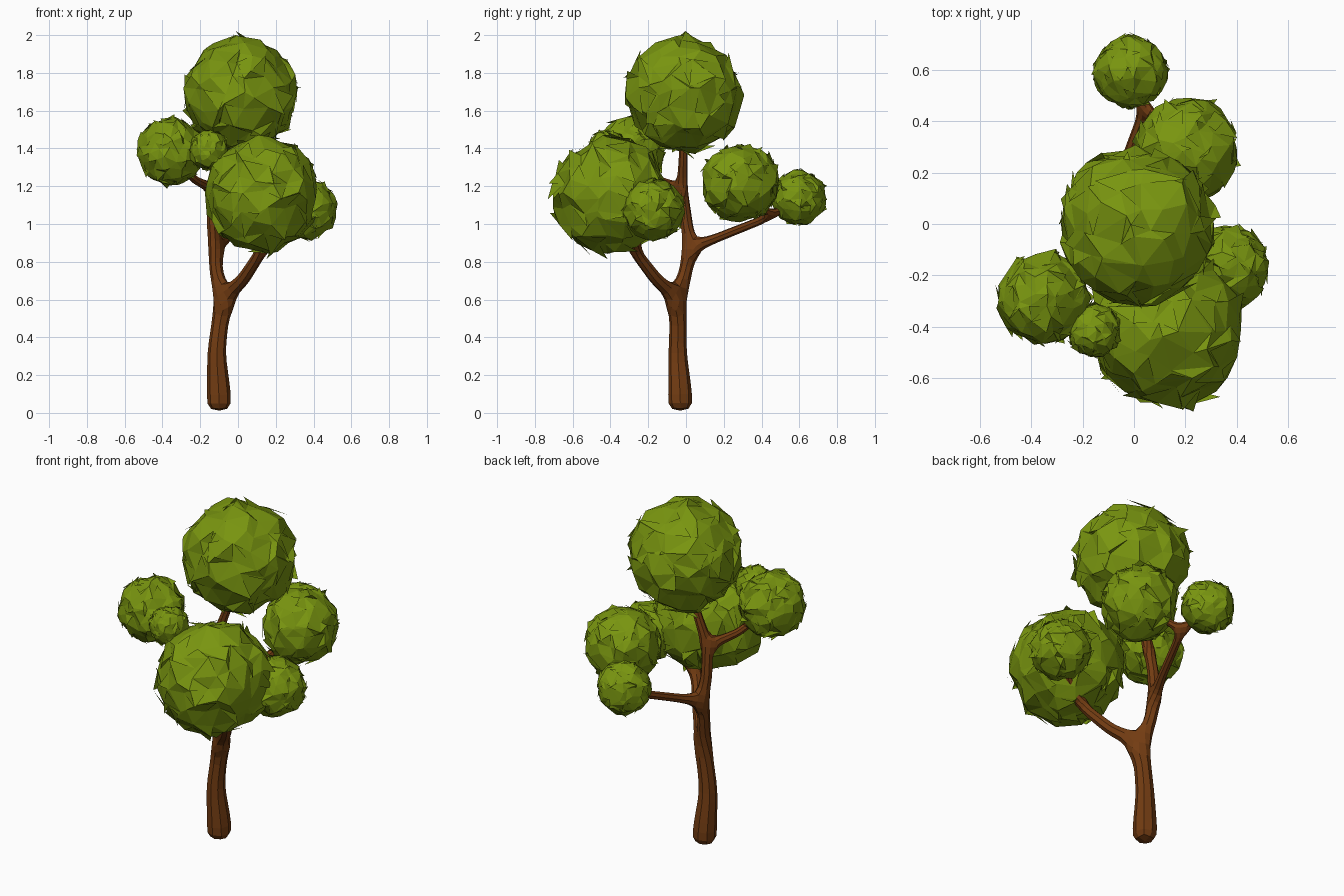
import bpy, bmesh, random
from mathutils import Vector

if "Cube" in bpy.data.objects:
    bpy.data.objects.remove(bpy.data.objects["Cube"])

random.seed(7)


def material(name, rgb):
    m = bpy.data.materials.new(name)
    m.diffuse_color = (*rgb, 1)
    m.use_nodes = True
    m.node_tree.nodes["Principled BSDF"].inputs["Base Color"].default_value = m.diffuse_color
    return m


bark = material("bark brown", (0.17, 0.045, 0.006))
leaf = material("leaf green", (0.19, 0.30, 0.005))

# Trunk and branches: one skeleton, (x, y, z, radius) per joint
points, edges = [], []


def limb(path, start=None):
    last = start
    for x, y, z, r in path:
        points.append((x, y, z, r))
        if last is not None:
            edges.append((last, len(points) - 1))
        last = len(points) - 1
    return last


fork = limb([(-0.10, -0.03, 0.005, 0.07), (-0.10, -0.03, 0.09, 0.07),
             (-0.115, -0.045, 0.32, 0.052), (-0.08, -0.04, 0.60, 0.045)])
stem = limb([(-0.115, -0.003, 0.74, 0.037), (-0.122, 0.02, 0.87, 0.037)], fork)
crown = limb([(-0.135, 0.0, 1.03, 0.034), (-0.125, -0.02, 1.18, 0.031)], stem)
limb([(-0.06, -0.015, 1.36, 0.025), (0.0, 0.0, 1.6, 0.02)], crown)
limb([(-0.23, -0.15, 1.235, 0.023), (-0.33, -0.27, 1.34, 0.02)], crown)
back = limb([(-0.06, 0.16, 0.925, 0.026), (0.045, 0.45, 1.04, 0.023)], stem)
limb([(-0.01, 0.57, 1.12, 0.018)], back)
limb([(0.17, 0.34, 1.16, 0.018)], back)
front = limb([(0.03, -0.16, 0.71, 0.036), (0.14, -0.29, 0.88, 0.030)], fork)
limb([(0.13, -0.38, 1.1, 0.02)], front)
limb([(0.33, -0.19, 1.03, 0.018)], front)

mesh = bpy.data.meshes.new("trunk")
mesh.from_pydata([p[:3] for p in points], edges, [])
trunk = bpy.data.objects.new("trunk", mesh)
bpy.context.collection.objects.link(trunk)
mesh.materials.append(bark)
trunk.modifiers.new("skin", 'SKIN').use_smooth_shade = False
for v, p in zip(mesh.skin_vertices[0].data, points):
    v.radius = (p[3], p[3])
mesh.skin_vertices[0].data[0].use_root = True
trunk.modifiers.new("round", 'SUBSURF').levels = 1
trunk.modifiers["round"].render_levels = 1


# Foliage: faceted balls with ruffled, jagged surfaces
def foliage(name, centre, radius, jag=0.06):
    bm = bmesh.new()
    bmesh.ops.create_icosphere(bm, subdivisions=3, radius=1)
    for v in bm.verts:
        n = v.co.normalized()
        slip = Vector([random.uniform(-1, 1) for _ in range(3)]) * 0.13
        n = (n + slip - n * slip.dot(n)).normalized()
        v.co = Vector(centre) + n * radius * (0.975 + random.uniform(-jag, jag))
    # ruffled leaf flaps: some faces lifted along one side
    for f in random.sample(list(bm.faces), 80):
        co = [v.co.copy() for v in f.verts]
        k = random.randrange(3)
        co[k] += (co[k] - Vector(centre)) * random.uniform(0.04, 0.10)
        bm.faces.new([bm.verts.new(c) for c in co])
    me = bpy.data.meshes.new(name)
    bm.to_mesh(me)
    bm.free()
    me.materials.append(leaf)
    bpy.context.collection.objects.link(bpy.data.objects.new(name, me))


foliage("foliage_top", (0.01, -0.01, 1.685), 0.31)
foliage("foliage_front", (0.125, -0.40, 1.155), 0.31)
foliage("foliage_left", (-0.355, -0.29, 1.385), 0.182)
foliage("foliage_left_small", (-0.155, -0.415, 1.39), 0.108)
foliage("foliage_right", (0.365, -0.17, 1.075), 0.163)
foliage("foliage_back", (0.205, 0.29, 1.22), 0.207)
foliage("foliage_far_back", (-0.015, 0.595, 1.14), 0.147)
